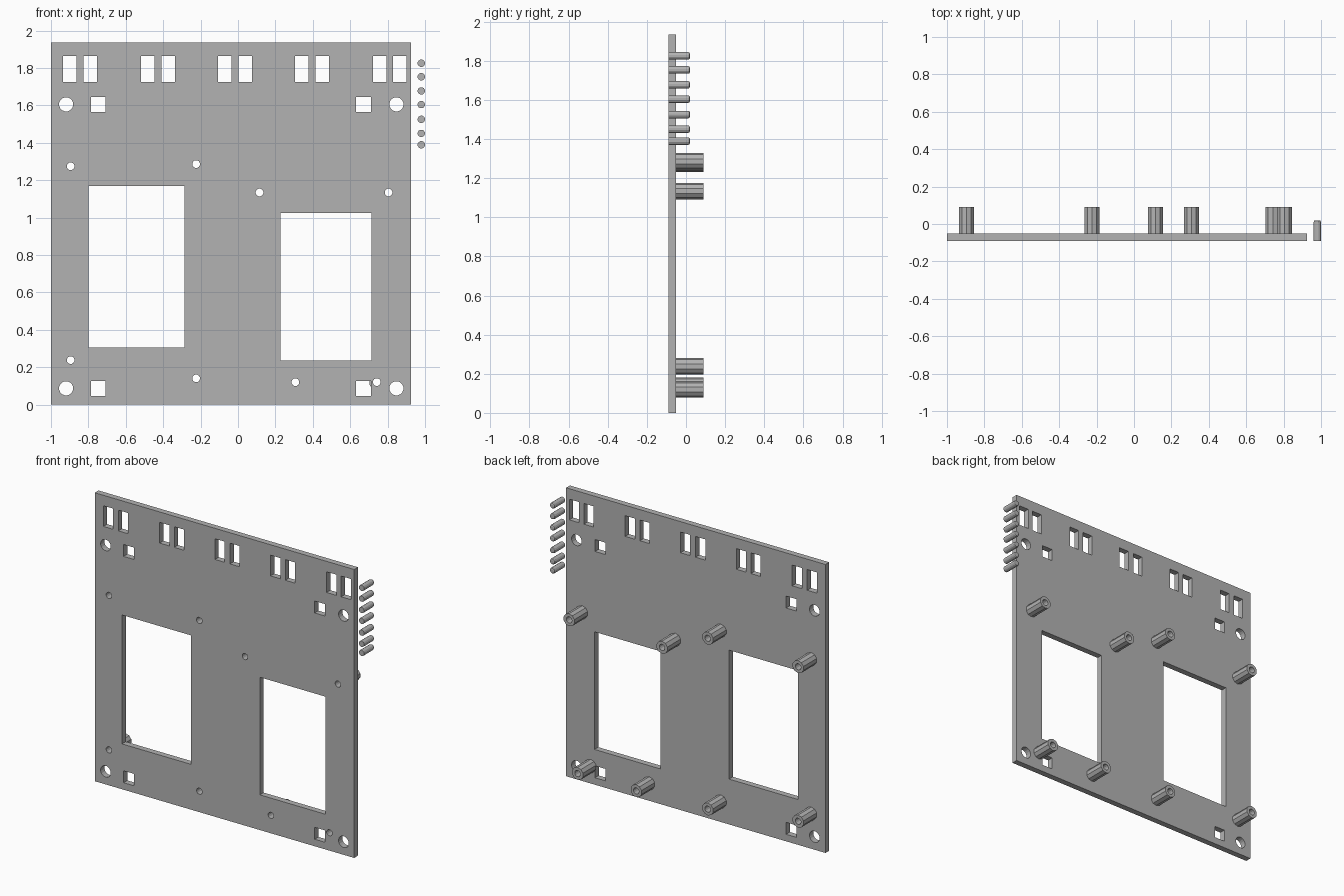
import bpy
import bmesh
from math import sin, cos, tau, radians

cube = bpy.data.objects.get("Cube")
if cube:
    bpy.data.objects.remove(cube, do_unlink=True)

grey = bpy.data.materials.new("plain grey")
grey.use_nodes = True
colour = (0.45, 0.45, 0.45, 1)
grey.diffuse_color = colour
grey.node_tree.nodes["Principled BSDF"].inputs["Base Color"].default_value = colour


def rect(x0, x1, z0, z1):
    return [(x0, z0), (x1, z0), (x1, z1), (x0, z1)]


def ring(x, z, r, sides):
    return [(x + r * cos(tau * (i + 0.5) / sides), z + r * sin(tau * (i + 0.5) / sides))
            for i in range(sides)]


def slab(name, loops, y0, y1):
    """Fill an outline with holes and extrude it from y0 to y1."""
    curve = bpy.data.curves.new(name, "CURVE")
    curve.dimensions = "2D"
    curve.fill_mode = "BOTH"
    curve.extrude = (y1 - y0) / 2
    for loop in loops:
        spline = curve.splines.new("POLY")
        spline.points.add(len(loop) - 1)
        for point, (x, z) in zip(spline.points, loop):
            point.co = (x, z, 0, 1)
        spline.use_cyclic_u = True
    source = bpy.data.objects.new(name + "_outline", curve)
    bpy.context.collection.objects.link(source)
    bpy.context.view_layer.update()
    mesh = bpy.data.meshes.new_from_object(
        source.evaluated_get(bpy.context.evaluated_depsgraph_get()))
    bpy.data.objects.remove(source, do_unlink=True)
    bm = bmesh.new()
    bm.from_mesh(mesh)
    bmesh.ops.remove_doubles(bm, verts=bm.verts, dist=0.0001)
    bmesh.ops.recalc_face_normals(bm, faces=bm.faces)
    bmesh.ops.dissolve_limit(bm, angle_limit=0.01, verts=bm.verts, edges=bm.edges)
    for face in bm.faces:
        face.smooth = False
    bm.to_mesh(mesh)
    bm.free()
    mesh.name = name
    mesh.materials.clear()
    mesh.materials.append(grey)
    obj = bpy.data.objects.new(name, mesh)
    obj.rotation_euler.x = radians(90)
    obj.location.y = (y0 + y1) / 2
    bpy.context.collection.objects.link(obj)
    return obj


FRONT, BACK, POST_END = -0.09, -0.05, 0.09
posts = [(-0.895, 1.274), (-0.224, 1.286), (0.115, 1.134), (0.805, 1.134),
         (-0.895, 0.238), (-0.224, 0.14), (0.307, 0.12), (0.742, 0.12)]

# Mounting plate with slots, windows and screw holes
loops = [rect(-1, 0.925, 0, 1.935),
         rect(-0.798, -0.285, 0.304, 1.169),
         rect(0.226, 0.714, 0.236, 1.025)]
for x in (-0.9, -0.789, -0.483, -0.374, -0.072, 0.04, 0.341, 0.45, 0.757, 0.865):
    loops.append(rect(x - 0.036, x + 0.036, 1.726, 1.865))
for z in (0.087, 1.605):
    for x in (-0.747, 0.671):
        loops.append(rect(x - 0.039, x + 0.039, z - 0.04, z + 0.04))
    for x in (-0.919, 0.847):
        loops.append(ring(x, z, 0.038, 16))
for x, z in posts:
    loops.append(ring(x, z, 0.021, 12))
slab("mounting_plate", loops, FRONT, BACK)

# Hollow standoffs on the back
for i, (x, z) in enumerate(posts):
    slab(f"standoff_{i + 1}", [ring(x, z, 0.042, 10), ring(x, z, 0.021, 12)], BACK, POST_END)

# Row of loose pins with chamfered tips
for i, z in enumerate((1.825, 1.753, 1.677, 1.604, 1.525, 1.45, 1.389)):
    pin = slab(f"pin_{i + 1}", [ring(0.98, z, 0.02, 12)], FRONT, 0.02)
    bm = bmesh.new()
    bm.from_mesh(pin.data)
    tip = [e for e in bm.edges if all(v.co.z < 0 for v in e.verts)]
    bmesh.ops.bevel(bm, geom=tip, offset=0.009, segments=2, affect="EDGES", profile=0.5)
    bm.to_mesh(pin.data)
    bm.free()
